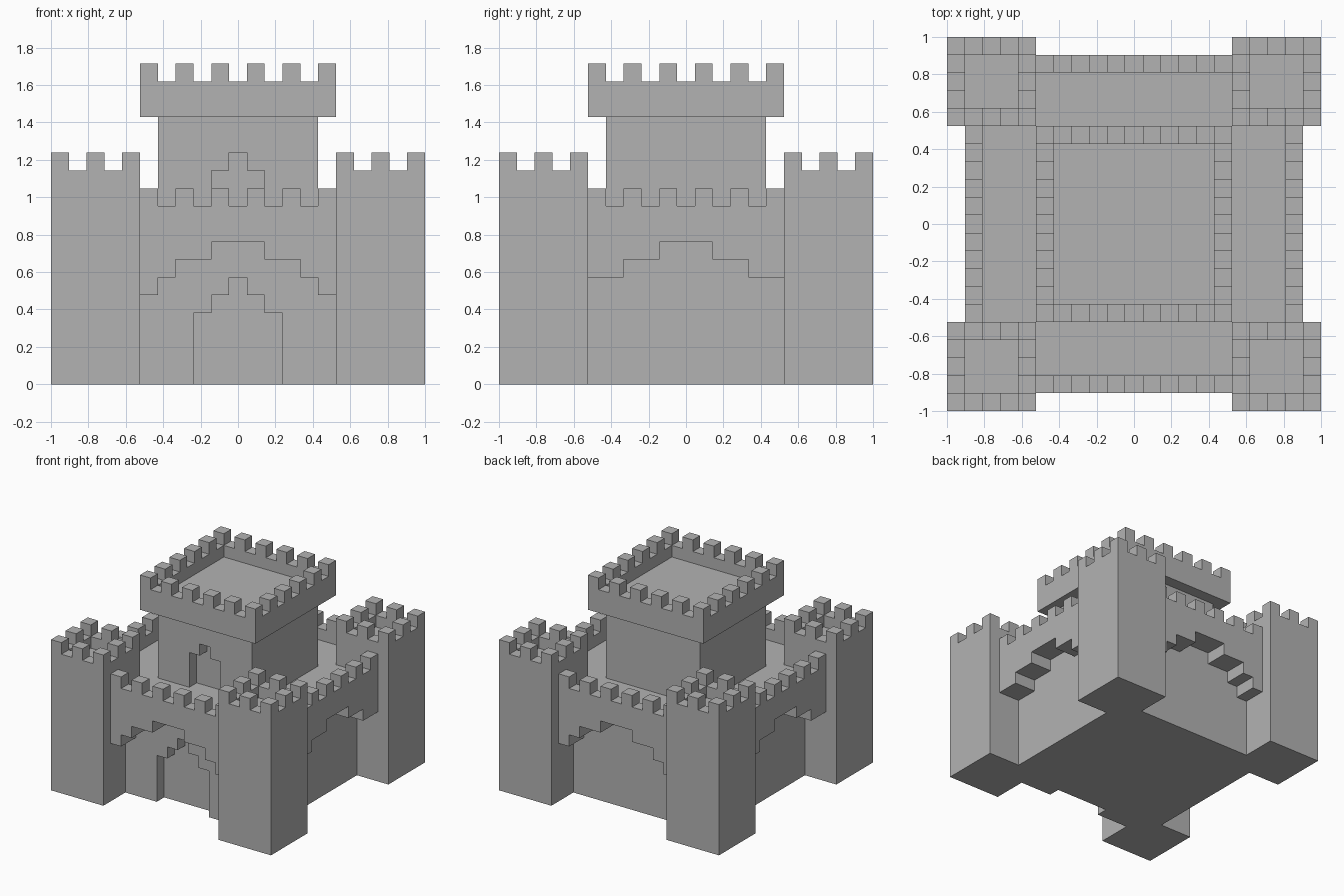
import bpy, bmesh
from math import pi
from mathutils import Matrix, Vector

if "Cube" in bpy.data.objects:
    bpy.data.objects.remove(bpy.data.objects["Cube"])

U = 2 / 21  # one building block

stone = bpy.data.materials.new("grey_stone")
stone.use_nodes = True
grey = (0.45, 0.45, 0.45, 1)
stone.diffuse_color = grey
stone.node_tree.nodes["Principled BSDF"].inputs["Base Color"].default_value = grey


def prism(name, outline, y0, y1, turn=0, centre=(0, 0)):
    """Extrude an x-z outline from y0 to y1, then turn it by quarter turns."""
    bm = bmesh.new()
    face = bm.faces.new([bm.verts.new((x, y0, z)) for x, z in outline])
    out = bmesh.ops.extrude_face_region(bm, geom=[face])["geom"]
    bmesh.ops.translate(bm, vec=(0, y1 - y0, 0),
                        verts=[v for v in out if isinstance(v, bmesh.types.BMVert)])
    bmesh.ops.recalc_face_normals(bm, faces=bm.faces)
    bm.transform(Matrix.Scale(U, 4) @ Matrix.Translation(Vector((*centre, 0)))
                 @ Matrix.Rotation(turn * pi / 2, 4, "Z"))
    mesh = bpy.data.meshes.new(name)
    bm.to_mesh(mesh)
    bm.free()
    mesh.materials.append(stone)
    obj = bpy.data.objects.new(name, mesh)
    bpy.context.collection.objects.link(obj)


def block(name, half, z0, z1, y0, y1, centre=(0, 0)):
    prism(name, [(-half, z0), (half, z0), (half, z1), (-half, z1)], y0, y1, 0, centre)


def steps(levels):
    """Stepped arch, left to right, from (half width, height) pairs going inward."""
    left, z_prev = [], None
    for half, z in levels:
        if z_prev is not None:
            left.append((-half, z_prev))
        left.append((-half, z))
        z_prev = z
    return left + [(-x, z) for x, z in reversed(left)]


def crenels(half, low, merlon_first=True):
    """Toothed top edge, right to left."""
    pts = []
    for i in range(round(2 * half)):
        z = low + ((i % 2 == 0) == merlon_first)
        pts += [(half - i, z), (half - i - 1, z)]
    return pts


def parapet_ring(name, half, floor, centre=(0, 0)):
    for k, side in enumerate(("front", "left", "back", "right")):
        h = half - k % 2
        prism(f"{name}_parapet_{side}",
              [(-h, floor), (h, floor)] + crenels(h, floor + 1, k % 2 == 0),
              -half, 1 - half, k, centre)


def doorway(name, half, z0, z1, y0, arch):
    """One-block-deep front slab with a stepped doorway."""
    foot = arch[0][0]
    prism(name, [(-half, z0), (-foot, z0)] + steps(arch)
          + [(foot, z0), (half, z0), (half, z1), (-half, z1)], y0, y0 + 1)


# Main body and gate
block("main_body", 7.5, 0, 9, -6.5, 7.5)
doorway("gate_wall", 7.5, 0, 9, -7.5, [(2.5, 4), (1.5, 5), (0.5, 6)])

# Overhanging walkways on stepped arches, with battlements
fine = [(5.5, 5), (4.5, 6), (3.5, 7), (1.5, 8)]
coarse = [(5.5, 6), (3.5, 7), (1.5, 8)]
for k, side in enumerate(("front", "left", "back", "right")):
    arch = steps(coarse if k % 2 else fine)
    prism(f"walkway_{side}", arch + [(5.5, 9), (-5.5, 9)], -8.5, -7.5, k)
    prism(f"battlement_{side}", arch + crenels(5.5, 10), -9.5, -8.5, k)

# Corner towers
for sx, xname in ((1, "left"), (-1, "right")):
    for sy, yname in ((-1, "front"), (1, "back")):
        name = f"tower_{yname}_{xname}"
        centre = (8 * sx, 8 * sy)
        block(name, 2.5, 0, 11, -2.5, 2.5, centre)
        parapet_ring(name, 2.5, 11, centre)

# Central keep with its door and overhanging top
block("keep", 4.5, 9, 15, -3.5, 4.5)
doorway("keep_door_wall", 4.5, 9, 15, -4.5, [(1.5, 12), (0.5, 13)])
block("keep_top", 5.5, 15, 16, -5.5, 5.5)
parapet_ring("keep", 5.5, 16)
